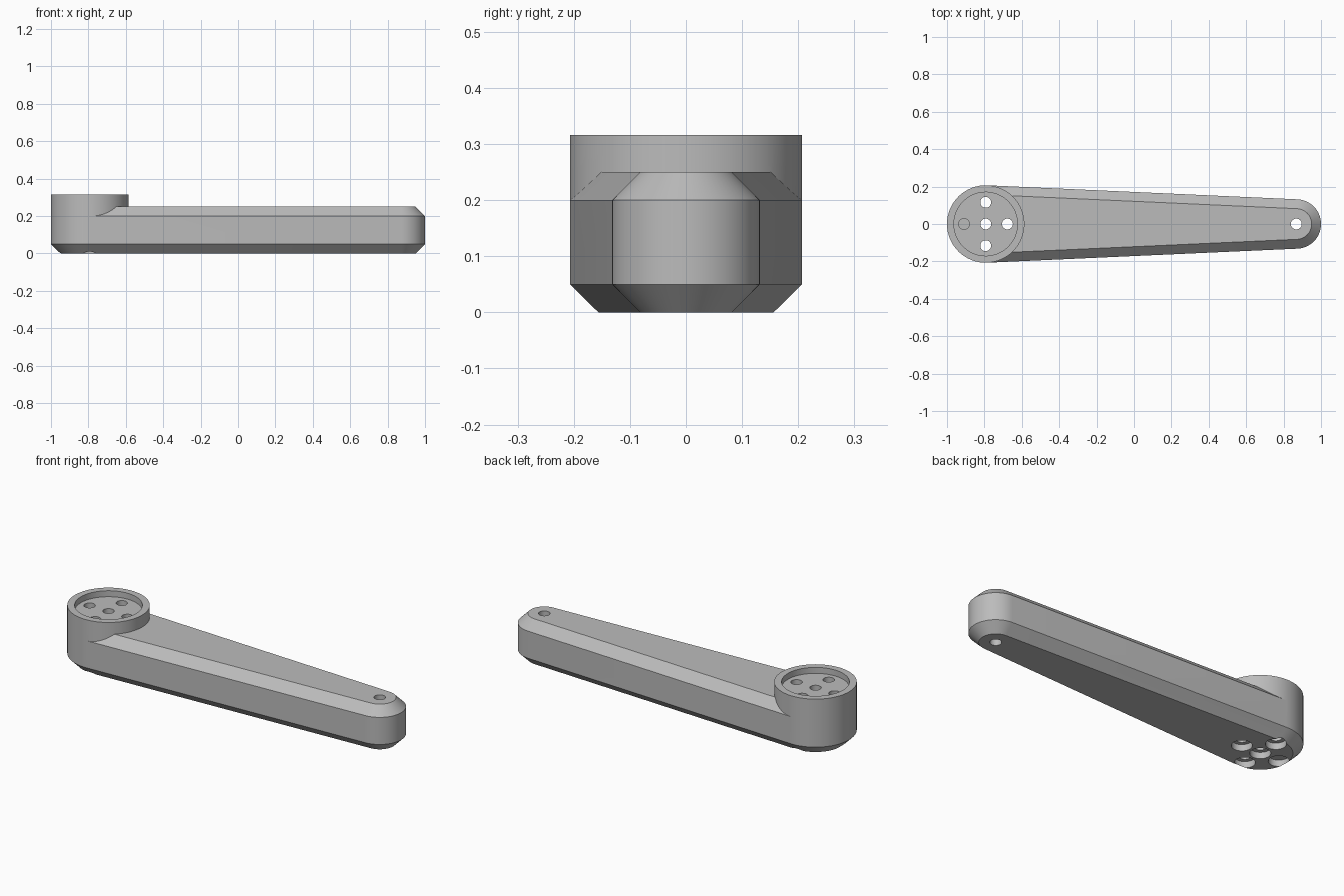
import bpy, bmesh
from math import sin, cos, asin, pi

cube = bpy.data.objects.get("Cube")
if cube:
    bpy.data.objects.remove(cube)

grey = bpy.data.materials.new("plain grey")
grey.use_nodes = True
grey.diffuse_color = (0.5, 0.5, 0.5, 1)
grey.node_tree.nodes["Principled BSDF"].inputs["Base Color"].default_value = (0.5, 0.5, 0.5, 1)

HUB_X, HUB_R = -0.793, 0.207
TIP_X, TIP_R = 0.868, 0.132
CHAMFER, ARM_H, TOP = 0.05, 0.25, 0.316
TANGENT = pi / 2 - asin((HUB_R - TIP_R) / (TIP_X - HUB_X))


def arc(x, r, start, end, n=32):
    return [(x + r * cos(start + (end - start) * i / n),
             r * sin(start + (end - start) * i / n)) for i in range(n + 1)]


def hub_arc(r):
    return arc(HUB_X, r, TANGENT, 2 * pi - TANGENT)


def arm_outline(inset):
    return hub_arc(HUB_R - inset) + arc(TIP_X, TIP_R - inset, -TANGENT, TANGENT)


def hub_outline(r):
    return hub_arc(r) + arc(HUB_X, r, -TANGENT, TANGENT)[1:-1]


def loft(name, levels):
    """Solid through matching outlines, given as (z, outline) from the bottom up."""
    bm = bmesh.new()
    rings = [[bm.verts.new((x, y, z)) for x, y in pts] for z, pts in levels]
    for a, b in zip(rings, rings[1:]):
        for i in range(len(a)):
            j = (i + 1) % len(a)
            bm.faces.new((a[i], a[j], b[j], b[i]))
    bm.faces.new(rings[0][::-1])
    bm.faces.new(rings[-1])
    mesh = bpy.data.meshes.new(name)
    bm.to_mesh(mesh)
    bm.free()
    mesh.materials.append(grey)
    obj = bpy.data.objects.new(name, mesh)
    bpy.context.collection.objects.link(obj)
    return obj


def cylinder(name, x, y, r, z0, z1):
    ring = [(px, py + y) for px, py in arc(x, r, 0, 2 * pi, 32)[:-1]]
    return loft(name, [(z0, ring), (z1, ring)])


def combine(target, other, operation):
    mod = target.modifiers.new(other.name, 'BOOLEAN')
    mod.operation, mod.solver, mod.object = operation, 'EXACT', other
    bpy.context.view_layer.objects.active = target
    bpy.ops.object.modifier_apply(modifier=mod.name)
    bpy.data.objects.remove(other)


# Tapered arm with chamfered top and bottom edges
arm = loft("lever_arm", [(0, arm_outline(CHAMFER)), (CHAMFER, arm_outline(0)),
                         (ARM_H - CHAMFER, arm_outline(0)), (ARM_H, arm_outline(CHAMFER))])

# Raised round hub with a shallow recess
boss = loft("hub", [(ARM_H - CHAMFER, hub_outline(HUB_R)), (TOP, hub_outline(HUB_R))])
combine(arm, boss, 'UNION')
combine(arm, loft("recess", [(TOP - 0.033, hub_outline(0.17)), (TOP + 0.1, hub_outline(0.17))]), 'DIFFERENCE')

# Screw holes, counterbored from below
for dx, dy in ((0, 0), (1, 0), (-1, 0), (0, 1), (0, -1)):
    x, y = HUB_X + 0.116 * dx, 0.116 * dy
    combine(arm, cylinder("screw_hole", x, y, 0.029, -0.1, 0.5), 'DIFFERENCE')
    combine(arm, cylinder("counterbore", x, y, 0.051, -0.1, 0.035), 'DIFFERENCE')

# Plain hole at the tip
combine(arm, cylinder("tip_hole", TIP_X, 0, 0.029, -0.1, 0.5), 'DIFFERENCE')

bpy.ops.object.select_all(action='DESELECT')
arm.select_set(True)
bpy.context.view_layer.objects.active = arm
bpy.ops.object.shade_smooth_by_angle(angle=0.4)
